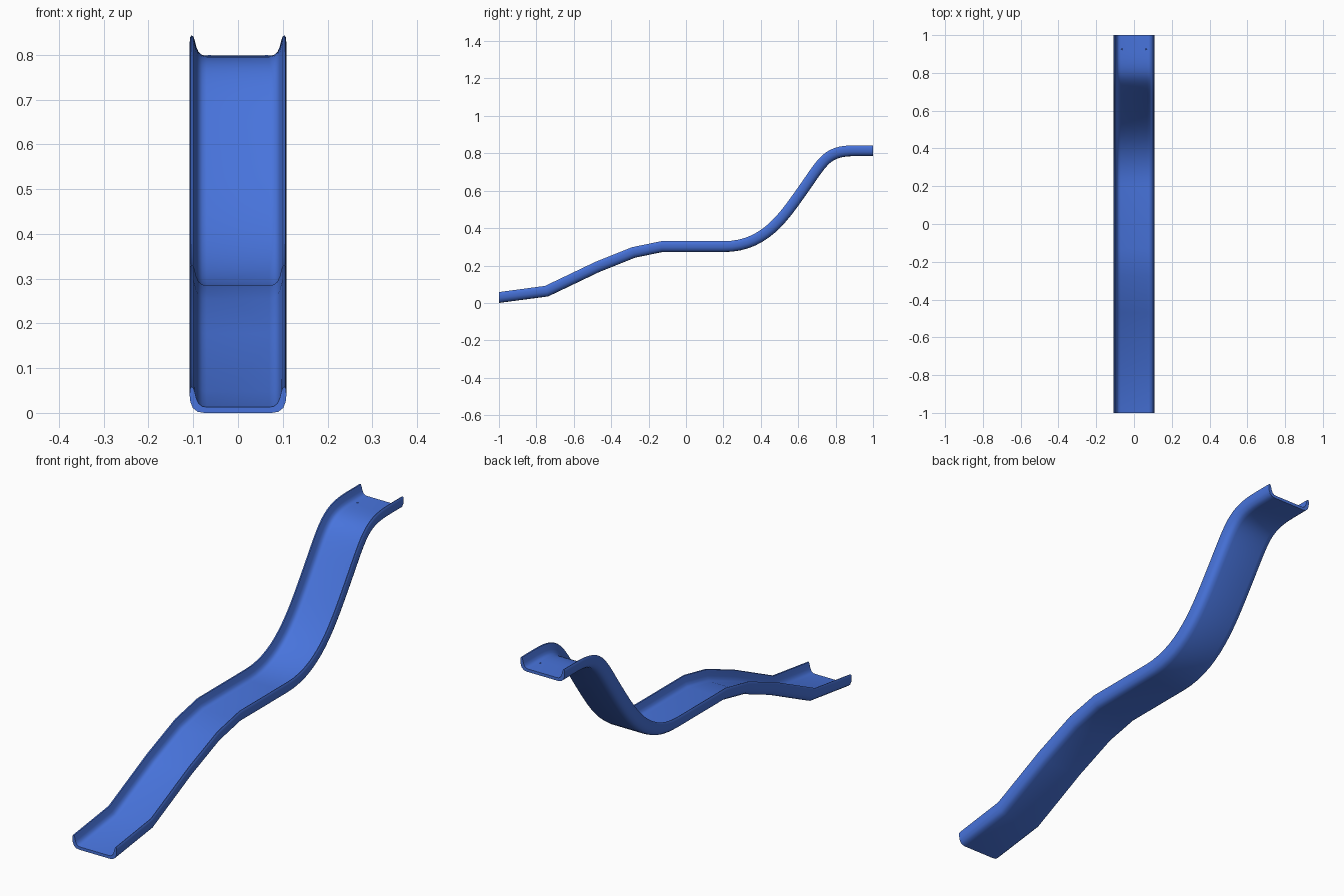
import bpy, bmesh, math
from mathutils import Vector

if "Cube" in bpy.data.objects:
    bpy.data.objects.remove(bpy.data.objects["Cube"])

blue = bpy.data.materials.new("slide blue")
blue.diffuse_color = (0.065, 0.175, 0.72, 1)
blue.use_nodes = True
blue.node_tree.nodes["Principled BSDF"].inputs["Base Color"].default_value = blue.diffuse_color


def finish(bm, name, angle):
    bmesh.ops.recalc_face_normals(bm, faces=bm.faces)
    me = bpy.data.meshes.new(name)
    bm.to_mesh(me)
    bm.free()
    me.materials.append(blue)
    ob = bpy.data.objects.new(name, me)
    bpy.context.collection.objects.link(ob)
    bpy.ops.object.select_all(action='DESELECT')
    ob.select_set(True)
    bpy.context.view_layer.objects.active = ob
    bpy.ops.object.shade_smooth_by_angle(angle=math.radians(angle))
    return ob


def bezier(p0, p1, p2, p3, n):
    p0, p1, p2, p3 = map(Vector, (p0, p1, p2, p3))
    return [p0 * (1 - t) ** 3 + p1 * 3 * t * (1 - t) ** 2 + p2 * 3 * t * t * (1 - t) + p3 * t ** 3
            for t in (i / n for i in range(1, n + 1))]


# Side path (y, z): faceted lower run, smooth upper run
path = [Vector(p) for p in ((-1, 0.032), (-0.745, 0.066), (-0.475, 0.195),
                            (-0.28, 0.273), (-0.13, 0.304), (0.2, 0.304))]
path += bezier((0.2, 0.304), (0.42, 0.304), (0.52, 0.46), (0.62, 0.6), 14)
path += bezier((0.62, 0.6), (0.74, 0.77), (0.75, 0.817), (0.91, 0.817), 14)
path.append(Vector((1, 0.817)))

# Trough cross-section: right half, mirrored into a closed loop
half = [(0.075, -0.029), (0.09, -0.0265), (0.101, -0.018), (0.1065, -0.004), (0.108, 0.01),
        (0.1075, 0.024), (0.1045, 0.029), (0.100, 0.0275), (0.097, 0.019), (0.093, 0.003),
        (0.088, -0.008), (0.08, -0.0145), (0.07, -0.016)]
section = half + [(-x, v) for x, v in reversed(half)]

# Slide trough: sweep with mitred joints
bm = bmesh.new()
rings = []
for i, p in enumerate(path):
    a = (p - path[i - 1]).normalized() if i else None
    b = (path[i + 1] - p).normalized() if i < len(path) - 1 else None
    if a is None or b is None:
        n, k = Vector((0, 1)), 1          # ends are cut upright
    else:
        t = (a + b).normalized()
        n, k = Vector((-t.y, t.x)), 1 / t.dot(a)
    rings.append([bm.verts.new((x, p.x + n.x * v * k, p.y + n.y * v * k)) for x, v in section])
m = len(section)
for r, s in zip(rings, rings[1:]):
    for j in range(m):
        bm.faces.new((r[j], r[(j + 1) % m], s[(j + 1) % m], s[j]))
bm.faces.new(rings[0])
bm.faces.new(rings[-1])
zmin = min(v.co.z for v in bm.verts)
bmesh.ops.translate(bm, verts=bm.verts, vec=(0, 0, -zmin))
finish(bm, "slide_trough", 40)

# Small bolt heads on the top platform
for side in (-1, 1):
    bm = bmesh.new()
    bmesh.ops.create_cone(bm, cap_ends=True, segments=12, radius1=0.005, radius2=0.003, depth=0.006)
    bmesh.ops.translate(bm, verts=bm.verts, vec=(side * 0.064, 0.925, 0.801 - zmin - 0.001))
    finish(bm, "bolt_head_left" if side < 0 else "bolt_head_right", 30)
